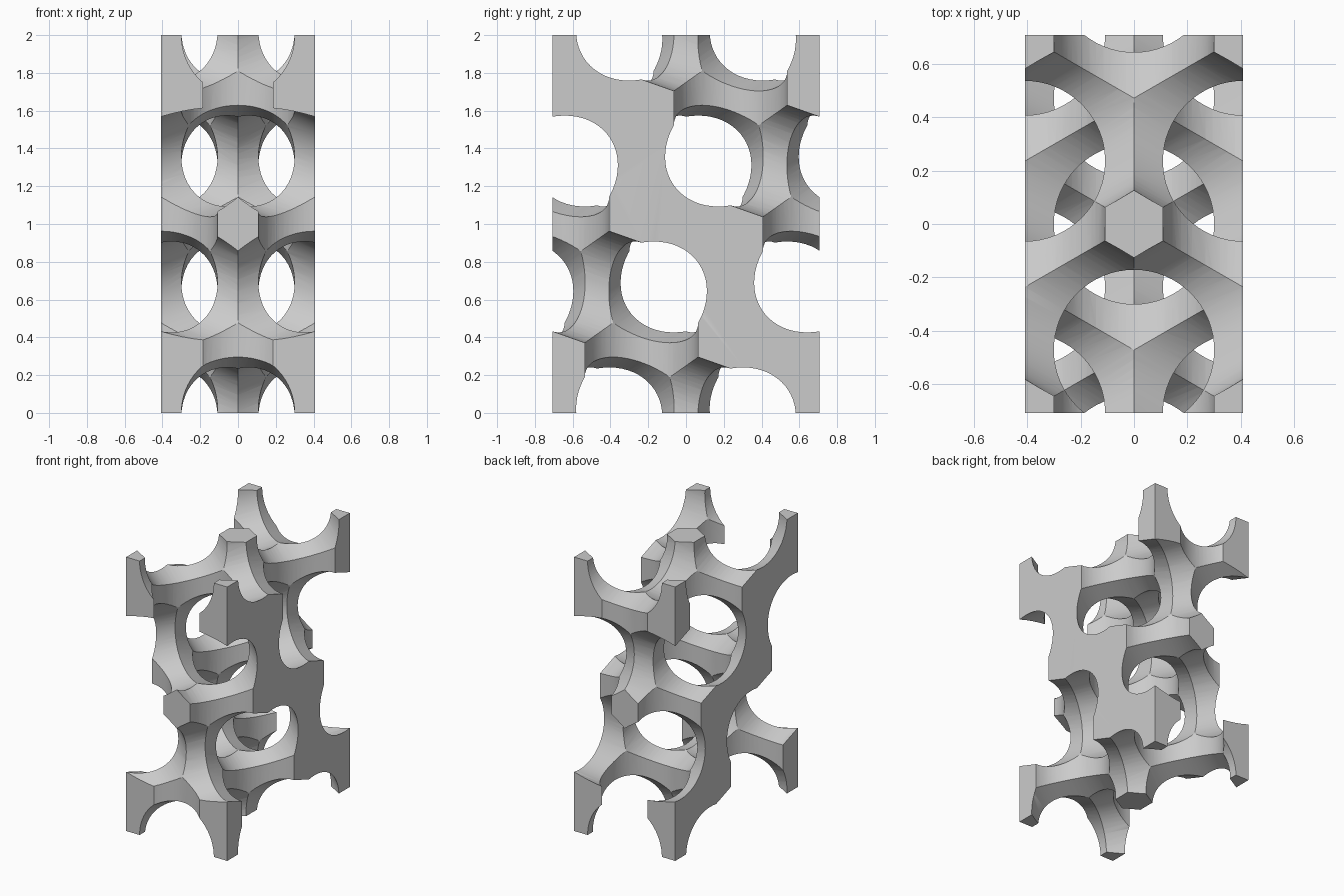
import bpy, bmesh, math
from mathutils import Vector, Matrix

cube = bpy.data.objects.get("Cube")
if cube:
    bpy.data.objects.remove(cube, do_unlink=True)

# Lattice proportions: tetrahedral network with vertical bonds of 0.5
BOND = 0.5
A = math.sqrt(2 / 3)           # block width
W = A * math.sqrt(3)           # block depth
S = A / math.sqrt(3)           # horizontal reach of a slanted bond
LAYER = 2 / 3
RADIUS = 0.3
HALF = Vector((A / 2, W / 2, 1))
CENTRE = Vector((0, 0, 1))


def link(name, bm):
    mesh = bpy.data.meshes.new(name)
    bm.to_mesh(mesh)
    bm.free()
    obj = bpy.data.objects.new(name, mesh)
    bpy.context.collection.objects.link(obj)
    return obj


def near_block(p):
    reach = RADIUS + BOND / 2
    return all(abs(p[i] - CENTRE[i]) < HALF[i] + reach for i in range(3))


def tunnel(p, q):
    """Round cutter running from one void centre to the next."""
    axis = q - p
    bm = bmesh.new()
    turn = axis.to_track_quat('Z', 'Y').to_matrix().to_4x4()
    bmesh.ops.create_cone(bm, cap_ends=True, segments=64, radius1=RADIUS,
                          radius2=RADIUS, depth=axis.length + 0.04,
                          matrix=Matrix.Translation((p + q) / 2) @ turn)
    obj = link("tunnel_cutter", bm)
    obj.hide_render = True
    return obj


# Solid block
bm = bmesh.new()
bmesh.ops.create_cube(bm, size=2, matrix=Matrix.Translation(CENTRE) @ Matrix.Diagonal((*HALF, 1)))
lattice = link("lattice_block", bm)

# Void network: one vertical and three slanted tunnels per site
cutters = []
for k in range(-1, 5):
    for i in range(-4, 5):
        for j in range(-5, 6):
            if (i + j) % 2:
                continue
            low = Vector((i * A / 2, (1 - k) * S + j * W / 2, LAYER * (k + 0.5) - BOND / 2))
            ends = [low + Vector((0, 0, BOND))]
            ends += [low + Vector((dx, dy, -BOND / 3))
                     for dx, dy in ((0, S), (A / 2, -S / 2), (-A / 2, -S / 2))]
            cutters += [tunnel(low, e) for e in ends if near_block((low + e) / 2)]

# Carve the tunnels out of the block
bpy.ops.object.select_all(action='DESELECT')
bpy.context.view_layer.objects.active = lattice
lattice.select_set(True)
for cutter in cutters:
    mod = lattice.modifiers.new("carve", 'BOOLEAN')
    mod.operation = 'DIFFERENCE'
    mod.solver = 'MANIFOLD'
    mod.object = cutter
    bpy.ops.object.modifier_apply(modifier=mod.name)
    bpy.data.objects.remove(cutter, do_unlink=True)

# Plain grey finish, smooth in the tunnels and crisp on the ridges
grey = bpy.data.materials.new("light_grey")
grey.use_nodes = True
colour = (0.6, 0.6, 0.6, 1)
grey.diffuse_color = colour
grey.node_tree.nodes["Principled BSDF"].inputs["Base Color"].default_value = colour
lattice.data.materials.clear()
lattice.data.materials.append(grey)
bpy.ops.object.shade_smooth_by_angle(angle=math.radians(25))
